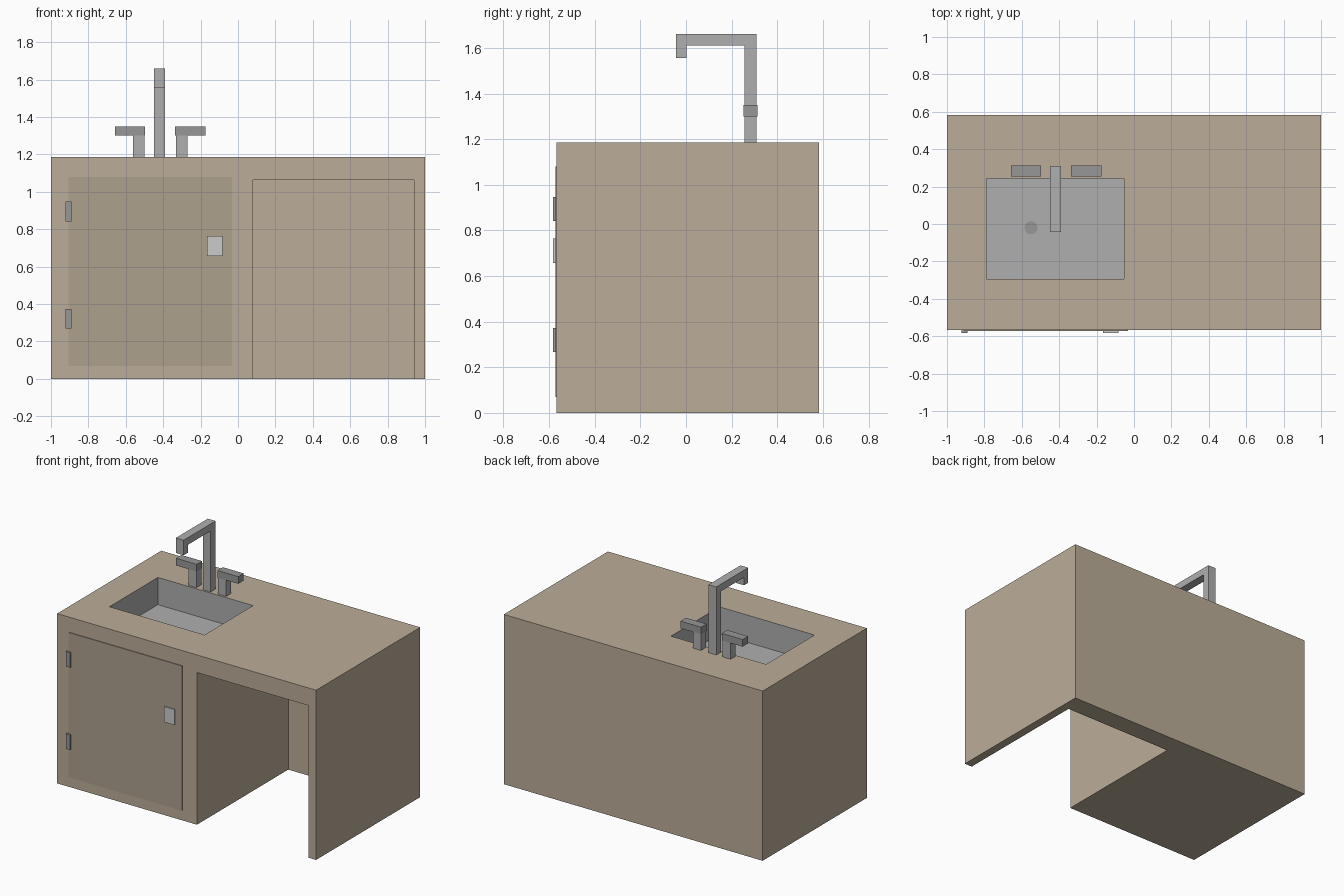
import bpy, bmesh
from mathutils import Vector

if "Cube" in bpy.data.objects:
    bpy.data.objects.remove(bpy.data.objects["Cube"])


def material(name, rgb):
    m = bpy.data.materials.new(name)
    m.diffuse_color = (*rgb, 1)
    m.use_nodes = True
    m.node_tree.nodes["Principled BSDF"].inputs["Base Color"].default_value = m.diffuse_color
    return m


TAN = material("tan", (0.50, 0.42, 0.32))
DOOR = material("door_tan", (0.42, 0.355, 0.27))
STEEL = material("steel", (0.43, 0.43, 0.43))
DARK = material("dark_steel", (0.31, 0.31, 0.31))
LIGHT = material("light_steel", (0.55, 0.55, 0.55))


def finish(name, bm, mat):
    bmesh.ops.recalc_face_normals(bm, faces=bm.faces)
    mesh = bpy.data.meshes.new(name)
    bm.to_mesh(mesh)
    bm.free()
    if mat:
        mesh.materials.append(mat)
    ob = bpy.data.objects.new(name, mesh)
    bpy.context.collection.objects.link(ob)
    return ob


def box(name, x, y, z, mat=None):
    bm = bmesh.new()
    bmesh.ops.create_cube(bm, size=1)
    for v in bm.verts:
        v.co = Vector([r[0] if c < 0 else r[1] for c, r in zip(v.co, (x, y, z))])
    return finish(name, bm, mat)


def cut(ob, cutter):
    mod = ob.modifiers.new("cut", 'BOOLEAN')
    mod.operation = 'DIFFERENCE'
    mod.solver = 'EXACT'
    mod.object = cutter
    bpy.context.view_layer.objects.active = ob
    bpy.ops.object.modifier_apply(modifier=mod.name)
    bpy.data.objects.remove(cutter)


FRONT, BACK, TOP = -0.567, 0.582, 1.185
BASIN_Z = TOP - 0.19

# Cabinet with open knee space on the right and sink pocket on the left
body = box("cabinet", (-1, 1), (FRONT, BACK), (0, TOP), TAN)
cut(body, box("knee_space_cutter", (0.08, 0.94), (-0.8, 0.44), (-0.2, 1.062)))
cut(body, box("sink_cutter", (-0.788, -0.053), (-0.293, 0.242), (BASIN_Z, 1.4)))

# Steel lining on the sink pocket faces
steel_slot = len(body.data.materials)
body.data.materials.append(STEEL)
for p in body.data.polygons:
    c = p.center
    inside = -0.8 < c.x < -0.04 and -0.3 < c.y < 0.25 and BASIN_Z - 0.01 < c.z < TOP - 0.01
    p.material_index = steel_slot if inside else 0

# Sink drain
bm = bmesh.new()
bmesh.ops.create_cone(bm, cap_ends=True, segments=24, radius1=0.035, radius2=0.035, depth=0.004)
bmesh.ops.translate(bm, verts=bm.verts, vec=(-0.55, -0.02, BASIN_Z + 0.002))
finish("drain", bm, DARK)

# Door with hinges and pull
box("door", (-0.907, -0.032), (FRONT - 0.006, FRONT), (0.07, 1.08), DOOR)
for name, z in (("lower_hinge", 0.268), ("upper_hinge", 0.842)):
    box(name, (-0.922, -0.889), (-0.582, FRONT), (z, z + 0.105), DARK)
box("door_pull", (-0.165, -0.084), (-0.582, FRONT), (0.657, 0.765), LIGHT)

# Faucet: side profile extruded across its width
profile = [(0.309, TOP), (0.309, 1.66), (-0.043, 1.66), (-0.043, 1.555),
           (0.003, 1.555), (0.003, 1.61), (0.256, 1.61), (0.256, TOP)]
bm = bmesh.new()
face = bm.faces.new([bm.verts.new((-0.45, y, z)) for y, z in profile])
side = bmesh.ops.extrude_face_region(bm, geom=[face])
bmesh.ops.translate(bm, vec=(0.06, 0, 0),
                    verts=[g for g in side["geom"] if isinstance(g, bmesh.types.BMVert)])
finish("faucet", bm, STEEL)

# Tap handles, mirrored about the faucet
MID = -0.416
for name, s in (("left", -1), ("right", 1)):
    def span(a, b):
        return sorted((MID + s * a, MID + s * b))
    box(name + "_tap_post", span(0.084, 0.145), (0.256, 0.309), (TOP, 1.30), STEEL)
    box(name + "_tap_lever", span(0.08, 0.241), (0.253, 0.313), (1.30, 1.35), DARK)
